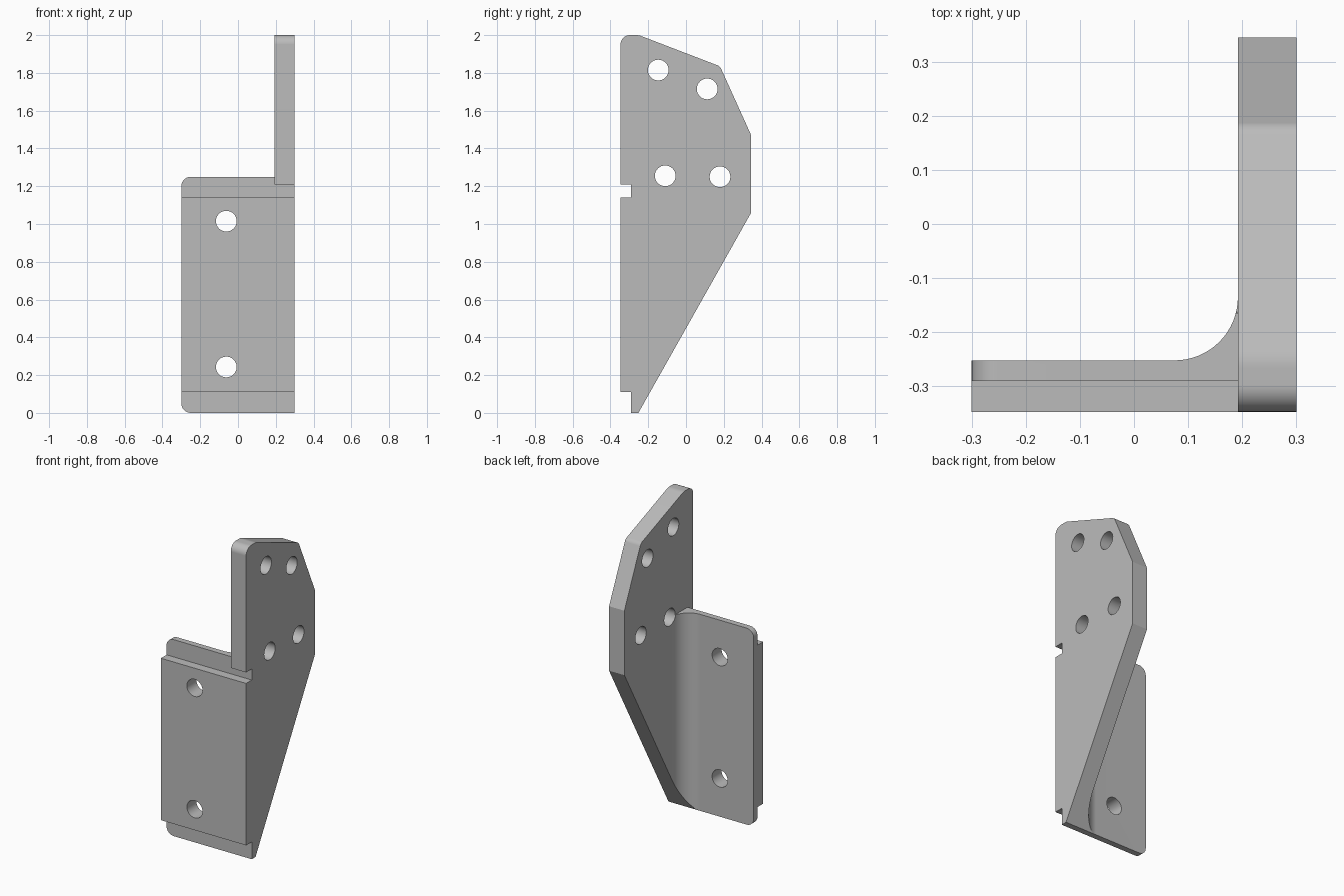
import bpy, bmesh, math
from mathutils import Vector

cube = bpy.data.objects.get("Cube")
if cube:
    bpy.data.objects.remove(cube, do_unlink=True)

FRONT, STEP, BACK = -0.347, -0.29, -0.252   # depth levels of the front plate
INNER, OUTER = 0.192, 0.30                  # faces of the side plate
HIDDEN = 0.25                               # overlap inside the side plate
TOP = 1.25

steel = bpy.data.materials.new("grey steel")
steel.use_nodes = True
grey = (0.5, 0.5, 0.5, 1)
steel.diffuse_color = grey
steel.node_tree.nodes["Principled BSDF"].inputs["Base Color"].default_value = grey


def rounded(points, steps=8):
    """Replace each (a, b, radius) corner by a tangent arc."""
    out = []
    for i, (a, b, r) in enumerate(points):
        p = Vector((a, b))
        if r == 0:
            out.append(p)
            continue
        u = (Vector(points[i - 1][:2]) - p).normalized()
        v = (Vector(points[(i + 1) % len(points)][:2]) - p).normalized()
        half = u.angle(v) / 2
        centre = p + (u + v).normalized() * (r / math.sin(half))
        start = p + u * (r / math.tan(half)) - centre
        end = p + v * (r / math.tan(half)) - centre
        sweep = start.angle(end)
        for k in range(steps + 1):
            t = k / steps
            out.append(centre + (start * math.sin((1 - t) * sweep)
                                 + end * math.sin(t * sweep)) / math.sin(sweep))
    return out


def extrude(name, outline, axis, low, high):
    """Solid made from a 2D outline pushed along one axis."""
    place = {"x": lambda a, b, h: (h, a, b),
             "y": lambda a, b, h: (a, h, b),
             "z": lambda a, b, h: (a, b, h)}[axis]
    bm = bmesh.new()
    face = bm.faces.new([bm.verts.new(place(a, b, low)) for a, b in outline])
    moved = bmesh.ops.extrude_face_region(bm, geom=[face])["geom"]
    bmesh.ops.translate(bm, vec=place(0, 0, high - low),
                        verts=[g for g in moved if isinstance(g, bmesh.types.BMVert)])
    bmesh.ops.recalc_face_normals(bm, faces=bm.faces)
    mesh = bpy.data.meshes.new(name)
    bm.to_mesh(mesh)
    bm.free()
    mesh.materials.append(steel)
    obj = bpy.data.objects.new(name, mesh)
    bpy.context.collection.objects.link(obj)
    return obj


def combine(target, tool, operation):
    tool.hide_render = True
    mod = target.modifiers.new(operation.lower(), "BOOLEAN")
    mod.operation, mod.solver, mod.object = operation, "EXACT", tool
    bpy.context.view_layer.objects.active = target
    bpy.ops.object.modifier_apply(modifier=mod.name)
    bpy.data.objects.remove(tool, do_unlink=True)


def circle(a, b, r=0.055, n=32):
    return [(a + r * math.cos(math.tau * k / n), b + r * math.sin(math.tau * k / n))
            for k in range(n)]


# Side plate with notches for the front step
bracket = extrude("bracket", rounded([
    (FRONT, 0.11, 0), (STEP, 0.11, 0), (STEP, 0, 0), (BACK, 0, 0),
    (0.345, 1.06, 0), (0.345, 1.47, 0), (0.18, 1.835, 0.04), (-0.25, 2, 0.08),
    (FRONT, 2, 0.05), (FRONT, 1.21, 0), (STEP, 1.21, 0), (STEP, 1.14, 0),
    (FRONT, 1.14, 0)]), "x", INNER, OUTER)

# Front panel with rounded outer corners, and its raised pad
panel = extrude("front_panel", rounded([
    (-0.30, 0, 0.05), (HIDDEN, 0, 0), (HIDDEN, TOP, 0), (-0.30, TOP, 0.05)]),
    "y", STEP, BACK)
pad = extrude("front_pad", [(-0.30, 0.11), (HIDDEN, 0.11), (HIDDEN, 1.14), (-0.30, 1.14)],
              "y", FRONT, -0.27)

# Concave inner fillet, trimmed along the sloping lower edge
radius = 0.117
arc = [(INNER - radius + radius * math.sin(math.pi / 2 * k / 16),
        BACK + radius - radius * math.cos(math.pi / 2 * k / 16)) for k in range(17)]
fillet = extrude("inner_fillet", arc + [
    (HIDDEN, BACK + radius), (HIDDEN, -0.27), (INNER - radius, -0.27)], "z", 0, TOP)
bm = bmesh.new()
bm.from_mesh(fillet.data)
bmesh.ops.bisect_plane(bm, geom=bm.verts[:] + bm.edges[:] + bm.faces[:],
                       plane_co=(0, BACK, 0), plane_no=(0, 1.06, BACK - 0.345),
                       clear_outer=True)
bmesh.ops.holes_fill(bm, edges=[e for e in bm.edges if e.is_boundary])
bmesh.ops.recalc_face_normals(bm, faces=bm.faces)
bm.to_mesh(fillet.data)
bm.free()

for part in (panel, pad, fillet):
    combine(bracket, part, "UNION")

# Bolt holes
for x, z in ((-0.062, 1.015), (-0.062, 0.243)):
    combine(bracket, extrude("front_hole", circle(x, z), "y", -0.5, -0.2), "DIFFERENCE")
for y, z in ((-0.147, 1.815), (0.112, 1.715), (-0.11, 1.255), (0.18, 1.25)):
    combine(bracket, extrude("side_hole", circle(y, z), "x", 0.15, 0.4), "DIFFERENCE")

# Smooth rounded faces, crisp edges
bpy.ops.object.select_all(action="DESELECT")
bracket.select_set(True)
bpy.context.view_layer.objects.active = bracket
bpy.ops.object.shade_smooth_by_angle(angle=math.radians(15))
weighted = bracket.modifiers.new("weighted normals", "WEIGHTED_NORMAL")
weighted.keep_sharp = True
